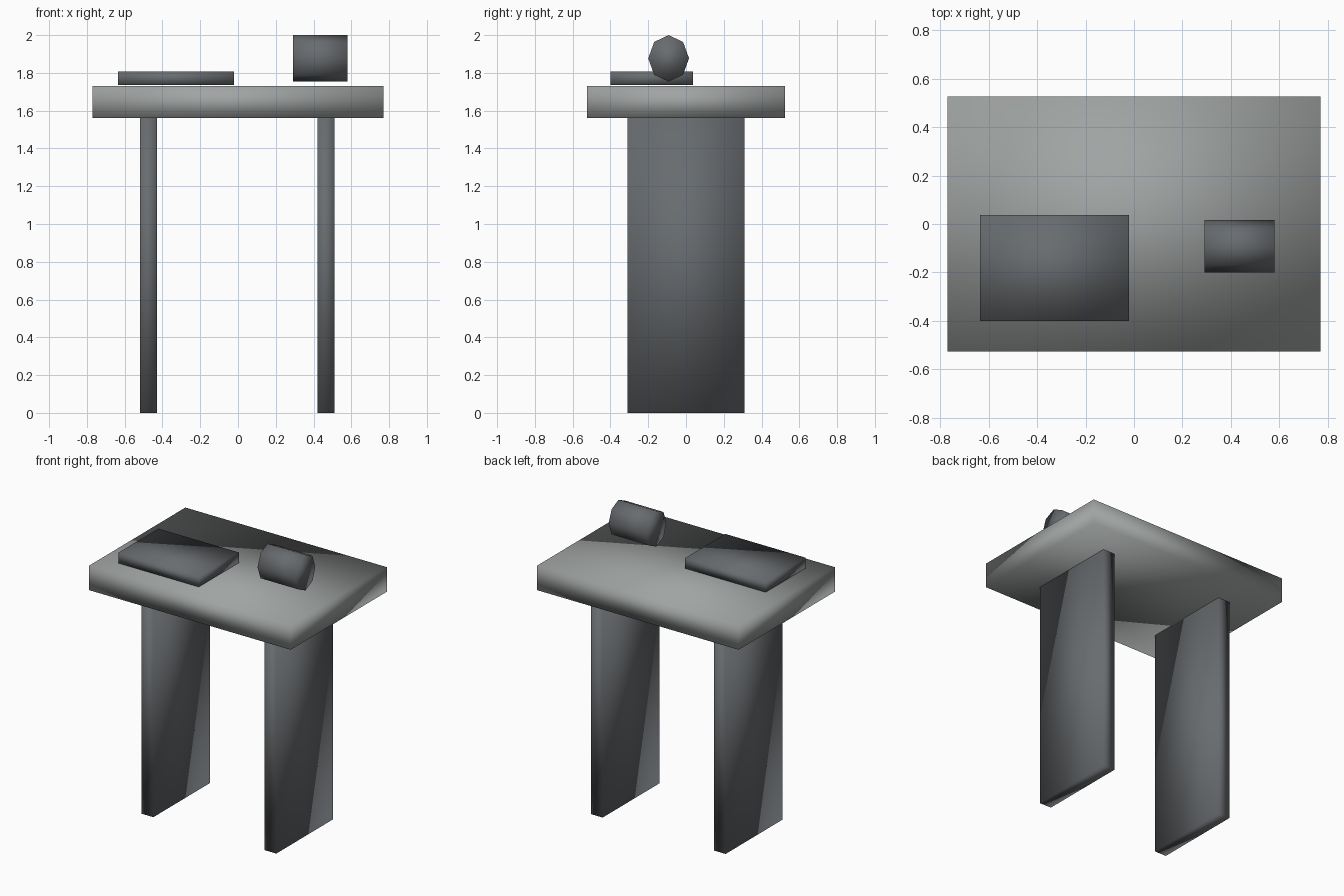
import bpy
import math

default_cube = bpy.data.objects.get("Cube")
if default_cube:
    bpy.data.objects.remove(default_cube, do_unlink=True)


def make_material(name, rgb):
    mat = bpy.data.materials.new(name)
    mat.use_nodes = True
    color = (*rgb, 1.0)
    mat.diffuse_color = color
    mat.node_tree.nodes["Principled BSDF"].inputs["Base Color"].default_value = color
    return mat


def finish(name, mat, scale):
    """Name, size, smooth and colour the active primitive."""
    obj = bpy.context.object
    obj.name = name
    obj.scale = scale
    bpy.ops.object.transform_apply(location=False, rotation=True, scale=True)
    bpy.ops.object.shade_smooth()  # soft shading runs across the corners
    obj.data.materials.append(mat)
    return obj


def box(name, mat, low, high):
    center = [(a + b) / 2 for a, b in zip(low, high)]
    size = [b - a for a, b in zip(low, high)]
    bpy.ops.mesh.primitive_cube_add(size=1, location=center)
    return finish(name, mat, size)


light_grey = make_material("light grey", (0.35, 0.37, 0.365))
dark_grey = make_material("dark slate grey", (0.14, 0.15, 0.16))

# Thick table top
box("table_top", light_grey, (-0.77, -0.525, 1.56), (0.77, 0.525, 1.73))

# Two slab legs
for name, x in (("right_leg", -0.475), ("left_leg", 0.465)):
    box(name, dark_grey, (x - 0.045, -0.31, 0), (x + 0.045, 0.31, 1.56))

# Flat book lying on the table
box("book", dark_grey, (-0.635, -0.4, 1.735), (-0.02, 0.037, 1.807))

# Eight-sided roll lying along x, a little taller than deep
bpy.ops.mesh.primitive_cylinder_add(
    vertices=8, radius=1, depth=1, location=(0.435, -0.092, 1.877),
    rotation=(0, math.pi / 2, 0))
finish("roll", dark_grey, (0.123, 0.108, 0.29))
